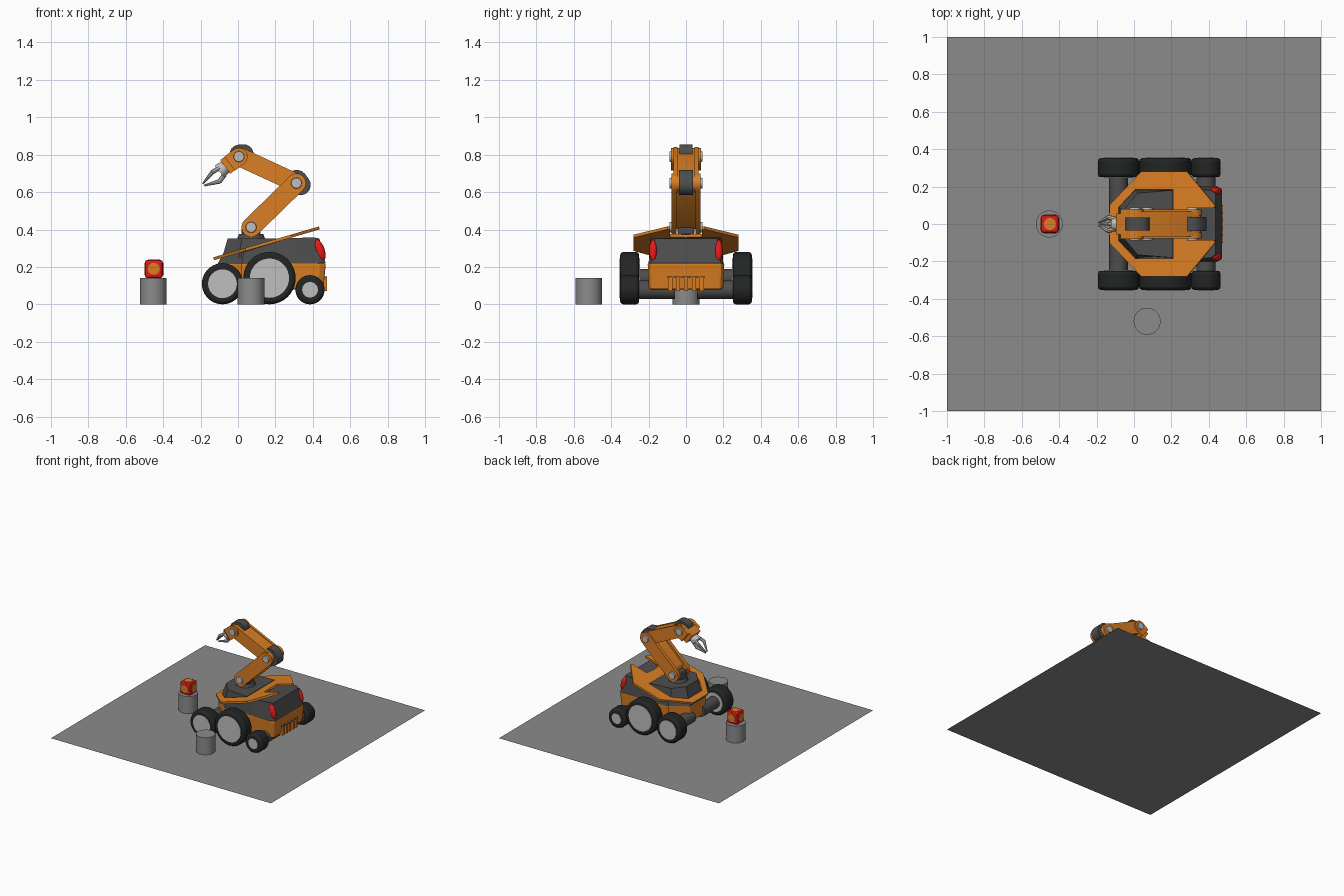
import bpy, bmesh, math
from mathutils import Vector, Matrix

if "Cube" in bpy.data.objects:
    bpy.data.objects.remove(bpy.data.objects["Cube"])


def mat(name, r, g, b):
    m = bpy.data.materials.new(name)
    m.diffuse_color = (r, g, b, 1)
    m.use_nodes = True
    m.node_tree.nodes["Principled BSDF"].inputs["Base Color"].default_value = m.diffuse_color
    return m


GROUND = mat("ground_grey", 0.26, 0.26, 0.26)
ORANGE = mat("orange", 0.70, 0.21, 0.017)
DARK = mat("dark_grey", 0.075, 0.075, 0.075)
BLACK = mat("tyre_black", 0.017, 0.018, 0.018)
LIGHT = mat("light_grey", 0.52, 0.52, 0.52)
RED = mat("red", 0.78, 0.01, 0.01)


def finish(name, bm, m, bevel=0.0, smooth=False):
    bmesh.ops.recalc_face_normals(bm, faces=bm.faces)
    me = bpy.data.meshes.new(name)
    bm.to_mesh(me)
    bm.free()
    me.materials.append(m)
    ob = bpy.data.objects.new(name, me)
    bpy.context.collection.objects.link(ob)
    if bevel:
        b = ob.modifiers.new("bevel", 'BEVEL')
        b.width, b.segments = bevel, 2
        b.limit_method, b.angle_limit = 'ANGLE', math.radians(50)
    if smooth:
        bpy.ops.object.select_all(action='DESELECT')
        ob.select_set(True)
        bpy.context.view_layer.objects.active = ob
        bpy.ops.object.shade_smooth_by_angle(angle=math.radians(40))
    return ob


def loft(name, a, b, m, bevel=0.0, smooth=False):
    """Closed solid between two matching loops of points."""
    bm = bmesh.new()
    va, vb = [bm.verts.new(p) for p in a], [bm.verts.new(p) for p in b]
    bm.faces.new(va)
    bm.faces.new(vb)
    n = len(a)
    for i in range(n):
        j = (i + 1) % n
        bm.faces.new((va[i], va[j], vb[j], vb[i]))
    return finish(name, bm, m, bevel, smooth)


def both(half):
    """Mirror a half plan across y = 0 into a full loop."""
    return half + [(x, -y, z) for x, y, z in reversed(half)]


def rod(name, a, b, r0, r1, m, seg=32, bevel=0.0):
    """Cylinder or cone from a to b."""
    a, b = Vector(a), Vector(b)
    d = b - a
    bm = bmesh.new()
    bmesh.ops.create_cone(
        bm, cap_ends=True, segments=seg, radius1=r0, radius2=r1, depth=d.length,
        matrix=Matrix.Translation((a + b) / 2) @ d.to_track_quat('Z', 'Y').to_matrix().to_4x4())
    return finish(name, bm, m, bevel, True)


def box(name, lo, hi, m, bevel=0.0):
    (x0, y0, z0), (x1, y1, z1) = lo, hi
    plan = [(x0, y0), (x1, y0), (x1, y1), (x0, y1)]
    return loft(name, [(x, y, z0) for x, y in plan], [(x, y, z1) for x, y in plan], m, bevel)


def link(name, a, b, r, y0, y1, m, flat_end=False):
    """Arm link in the xz plane with rounded ends, extruded along y."""
    a, b = Vector(a), Vector(b)
    ang = math.atan2(b.y - a.y, b.x - a.x)
    pts = []
    for c, start, flat in ((a, ang + math.pi / 2, False), (b, ang - math.pi / 2, flat_end)):
        for k in ((0, 8) if flat else range(9)):
            t = start + math.pi * k / 8
            pts.append((c.x + r * math.cos(t), c.y + r * math.sin(t)))
    return loft(name, [(x, y0, z) for x, z in pts], [(x, y1, z) for x, z in pts], m, 0, True)


# Ground and pedestals
bm = bmesh.new()
bmesh.ops.create_grid(bm, x_segments=1, y_segments=1, size=1)
finish("ground_plate", bm, GROUND)
rod("cube_pedestal", (-0.453, 0, 0), (-0.453, 0, 0.14), 0.072, 0.072, GROUND)
rod("empty_pedestal", (0.07, -0.52, 0), (0.07, -0.52, 0.14), 0.072, 0.072, GROUND)

# Cube with round panels on every side
cx, cz = -0.45, 0.19
box("cargo_cube", (cx - .048, -.048, cz - .05), (cx + .048, .048, cz + .048), RED, 0.014)
for i, d in enumerate(((.051, 0, 0), (0, .051, 0), (0, 0, .051))):
    c, v = Vector((cx, 0, cz)), Vector(d)
    rod(f"cube_panel_{i}", c - v, c + v, 0.032, 0.032, ORANGE, 24)

# Wheels: x position, radius, hub radius
for label, x, r, hub in (("front", -0.083, 0.11, 0.077), ("middle", 0.168, 0.14, 0.105),
                         ("rear", 0.385, 0.078, 0.042)):
    for side, s in (("left", 1), ("right", -1)):
        tag = f"{label}_{side}"
        rod(tag + "_tyre", (x, s * .25, r), (x, s * .352, r), r, r, BLACK, 40, 0.016)
        rod(tag + "_hub", (x, s * .245, r), (x, s * .355, r), hub, hub, LIGHT, 32)
        rod(tag + "_axle", (x, s * .06, r), (x, s * .25, r), 0.05, 0.05, DARK, 24)

# Lower body, tapered at the nose
low = [(-0.11, 0.10), (0.02, 0.20), (0.44, 0.205), (0.47, 0.19)]
loft("lower_body", both([(x * 0.97, y * 0.97, 0.08) for x, y in low]),
     both([(x, y, 0.22) for x, y in low]), ORANGE, 0.008)


def plane_z(x):
    return 0.245 + (x + 0.125) * 0.292


# Upper body following the slope of the wing plate
loft("upper_body",
     both([(-0.11, .10, .215), (.02, .20, .215), (.28, .20, .215), (.44, .20, .22), (.468, .185, .22)]),
     both([(-0.09, .09, .25), (.03, .19, .28), (.28, .19, .355), (.41, .18, .357), (.435, .165, .352)]),
     DARK)

# Rear bumper ribs, vents and lamps
for i in range(5):
    y = -0.084 + i * 0.042
    box(f"bumper_rib_{i}", (.43, y - .011, .07), (.476, y + .011, .15), ORANGE)
for i in range(6):
    y = -0.09 + i * 0.036
    box(f"rear_vent_{i}", (.46, y - .012, .143), (.477, y + .012, .149), DARK)
for s in (1, -1):
    bm = bmesh.new()
    bmesh.ops.create_uvsphere(
        bm, u_segments=20, v_segments=12, radius=1,
        matrix=Matrix.Translation((.438, s * .175, .288)) @ Matrix.Rotation(-0.3, 4, 'Y')
        @ Matrix.Diagonal((.026, .022, .06, 1)))
    finish("left_lamp" if s > 0 else "right_lamp", bm, RED, 0, True)

# Sloped wing plate with a cut-out for the turret deck
half = [(-.13, 0), (-.13, .10), (.04, .28), (.285, .28), (.435, .10), (.43, .085), (.30, .085),
        (.29, 0), (.21, 0), (.21, .185), (.01, .185), (-.08, .09), (-.08, 0)]
bm = bmesh.new()
bm.faces.new([bm.verts.new((x, y, plane_z(x))) for x, y in half])
plate = finish("wing_plate", bm, ORANGE)
mi = plate.modifiers.new("mirror", 'MIRROR')
mi.use_axis = (False, True, False)
so = plate.modifiers.new("solidify", 'SOLIDIFY')
so.thickness, so.offset = 0.016, 0

# Turret deck and turntable
loft("turret_deck", both([(-.085, .09, .25), (.005, .185, .25), (.21, .185, .25)]),
     both([(-.055, .075, .352), (.02, .165, .352), (.205, .18, .352)]), DARK)
rod("turntable", (.07, 0, .35), (.07, 0, .375), 0.075, 0.065, DARK)
box("shoulder_block", (.02, -.045, .37), (.12, .045, .43), DARK, 0.01)

# Arm: core and side plates per link, joint pins at each pivot
shoulder, elbow, wrist, hand = (.07, .412), (.312, .648), (.005, .79), (-.068, .735)
link("upper_arm_core", (.10, .441), elbow, 0.038, -.05, .05, ORANGE)
link("forearm_core", elbow, wrist, 0.045, -.045, .045, ORANGE)
link("hand_core", wrist, hand, 0.045, -.055, .055, ORANGE, True)
for side, s in (("left", 1), ("right", -1)):
    link(f"upper_arm_{side}_plate", shoulder, elbow, 0.052, s * .05, s * .078, ORANGE)
    link(f"forearm_{side}_plate", elbow, wrist, 0.05, s * .045, s * .066, ORANGE)
    link(f"hand_{side}_plate", wrist, (-.045, .752), 0.047, s * .055, s * .08, ORANGE, True)
    for label, (x, z) in (("shoulder", shoulder), ("elbow", elbow), ("wrist", wrist)):
        rod(f"{label}_{side}_pin", (x, s * .06, z), (x, s * .089, z), 0.033, 0.027, LIGHT, 24)
link("elbow_cap", (.315, .665), (.335, .638), 0.054, -.038, .038, DARK)
link("wrist_cap", (.008, .80), (.03, .802), 0.054, -.034, .034, DARK)

# Gripper: palm and three hooked fingers around the hand axis
axis = Vector((-.78, 0, -.62)).normalized()
base = Vector((hand[0], 0, hand[1]))
up, out = axis.cross(Vector((0, 1, 0))), Vector((0, 1, 0))
rod("gripper_palm", base, base + axis * 0.04, 0.036, 0.04, LIGHT, 20)
for i in range(3):
    t = math.pi / 2 + i * math.tau / 3
    rad = up * math.sin(t) + out * math.cos(t)
    root, knuckle = base + axis * .03 + rad * .03, base + axis * .075 + rad * .043
    tip = base + axis * .15 + rad * .008
    rod(f"finger_{i}_root", root, knuckle, 0.013, 0.012, LIGHT, 8)
    rod(f"finger_{i}_tip", knuckle - axis * .006, tip, 0.013, 0.005, LIGHT, 8)
